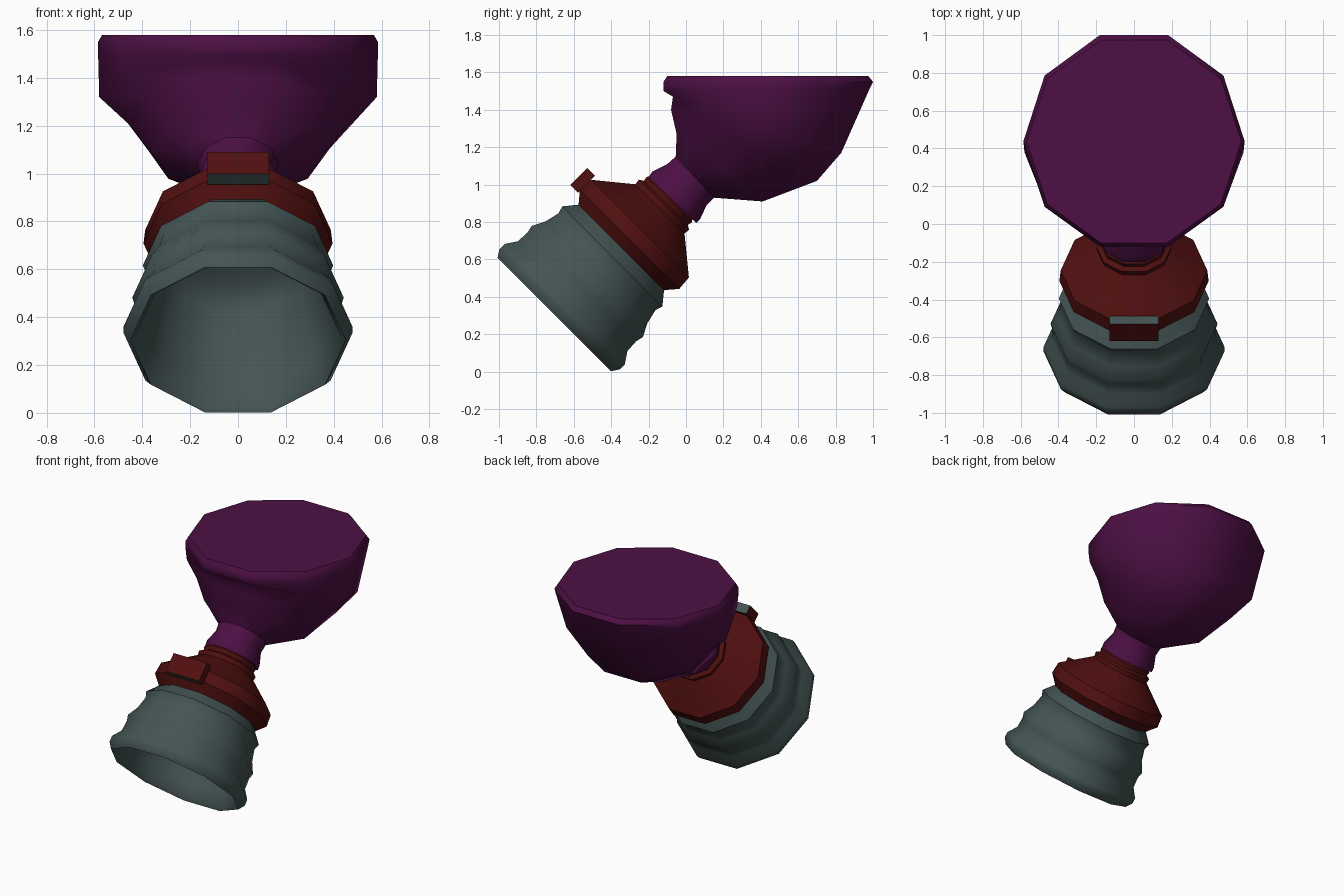
import bpy, bmesh
from math import sin, cos, radians
from mathutils import Vector

default = bpy.data.objects.get("Cube")
if default:
    bpy.data.objects.remove(default, do_unlink=True)


def material(name, rgb):
    m = bpy.data.materials.new(name)
    m.use_nodes = True
    m.diffuse_color = (*rgb, 1)
    m.node_tree.nodes["Principled BSDF"].inputs["Base Color"].default_value = (*rgb, 1)
    return m


PURPLE = material("dark purple", (0.075, 0.005, 0.058))
RED = material("dark red", (0.083, 0.005, 0.005))
GREY = material("slate grey", (0.058, 0.09, 0.088))

SIDES = 10
MOUTH = Vector((0, -0.705, 0.305))          # centre of the open mouth
AXIS = Vector((0, 1, 1)).normalized()       # runs from mouth to neck
UP = Vector((0, -1, 1)).normalized()        # across the body, upwards


def finish(name, bm, mats):
    bmesh.ops.recalc_face_normals(bm, faces=bm.faces)
    mesh = bpy.data.meshes.new(name)
    bm.to_mesh(mesh)
    bm.free()
    obj = bpy.data.objects.new(name, mesh)
    bpy.context.collection.objects.link(obj)
    for m in mats:
        mesh.materials.append(m)
    bpy.ops.object.select_all(action='DESELECT')
    obj.select_set(True)
    bpy.context.view_layer.objects.active = obj
    bpy.ops.object.shade_smooth_by_angle(angle=radians(45))
    return obj


def loft(name, rings, mat, cap_start=True, cap_end=True):
    """Skin ten-sided rings, each given as (centre, vertical radius vector, half width)."""
    bm = bmesh.new()
    loops = []
    for centre, rise, width in rings:
        angles = [radians(360 / SIDES * k) for k in range(SIDES)]
        loops.append([bm.verts.new(centre + rise * sin(a) + Vector((width * cos(a), 0, 0)))
                      for a in angles])
    for lo, hi in zip(loops, loops[1:]):
        for k in range(SIDES):
            n = (k + 1) % SIDES
            bm.faces.new((lo[k], lo[n], hi[n], hi[k]))
    if cap_start:
        bm.faces.new(loops[0])
    if cap_end:
        bm.faces.new(loops[-1])
    return finish(name, bm, [mat])


def turned(profile):
    """Rings along the tilted axis from (distance, radius) pairs."""
    return [(MOUTH + AXIS * s, UP * r, r) for s, r in profile]


def spanned(spans):
    """Rings from (upper y, z), (lower y, z) and half width."""
    out = []
    for (ay, az), (by, bz), w in spans:
        a, b = Vector((0, ay, az)), Vector((0, by, bz))
        out.append(((a + b) / 2, (a - b) / 2 / sin(radians(72)), w))
    return out


# Ribbed hollow hood, outside then inside
loft("ribbed_hood", turned([
    (0.57, 0.29), (0.51, 0.338), (0.44, 0.398), (0.40, 0.385), (0.32, 0.405),
    (0.25, 0.442), (0.21, 0.432), (0.14, 0.436), (0.08, 0.478), (0.04, 0.478),
    (0.0, 0.450), (0.02, 0.430), (0.12, 0.405), (0.48, 0.325), (0.55, 0.24)]), GREY)

# Collar with its neck ring
loft("collar", turned([
    (0.50, 0.335), (0.52, 0.35), (0.57, 0.395), (0.65, 0.388), (0.80, 0.195),
    (0.83, 0.20), (0.845, 0.175), (0.87, 0.18), (0.89, 0.165)]), RED, cap_start=False)

# Curved neck flaring into the closed bowl
loft("bowl", spanned([
    ((-0.20, 1.04), (0.055, 0.795), 0.185), ((-0.18, 1.07), (0.075, 0.815), 0.185),
    ((-0.10, 1.11), (0.11, 0.89), 0.16), ((-0.055, 1.15), (0.15, 0.93), 0.17),
    ((-0.05, 1.27), (0.41, 0.91), 0.36), ((-0.08, 1.40), (0.70, 1.02), 0.46),
    ((-0.07, 1.47), (0.83, 1.17), 0.58), ((-0.12, 1.50), (0.985, 1.52), 0.585),
    ((-0.12, 1.55), (1.0, 1.55), 0.585), ((-0.10, 1.58), (0.975, 1.58), 0.568)]), PURPLE)

# Flat tab on top of the collar, with grey ends
bm = bmesh.new()
bmesh.ops.create_cube(bm, size=1)
for v in bm.verts:
    x, y, z = v.co
    v.co = MOUTH + AXIS * (0.615 + 0.13 * y) + UP * (0.40 + 0.06 * z) + Vector((0.26 * x, 0, 0))
bm.normal_update()
for f in bm.faces:
    f.material_index = 1 if abs(f.normal.dot(AXIS)) > 0.9 else 0
finish("top_tab", bm, [RED, GREY])
